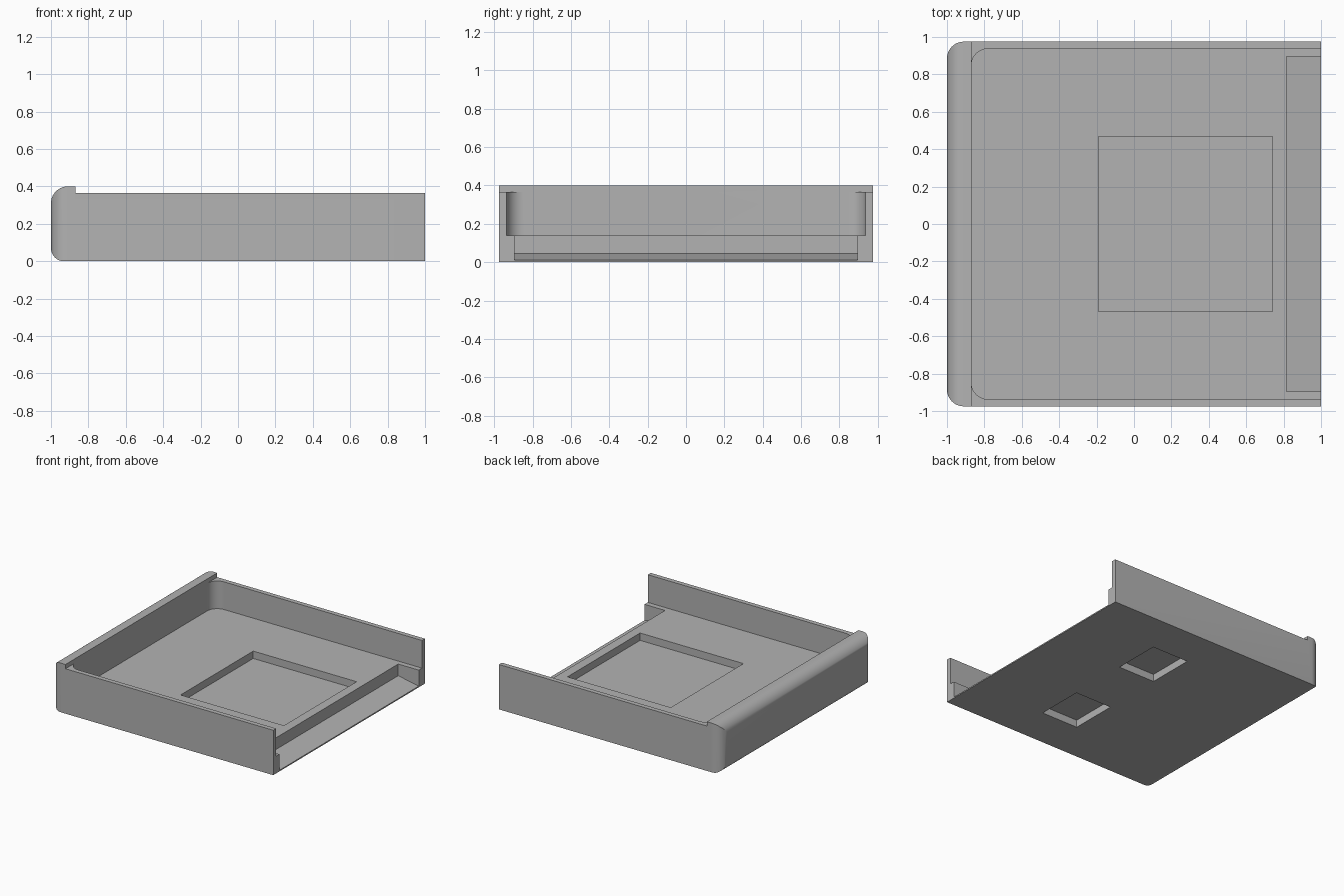
import bpy
import bmesh
from math import cos, sin, pi, radians
from mathutils import Vector

cube = bpy.data.objects.get("Cube")
if cube:
    bpy.data.objects.remove(cube, do_unlink=True)

grey = bpy.data.materials.new("matte grey")
grey.use_nodes = True
colour = (0.45, 0.45, 0.45, 1)
grey.diffuse_color = colour
grey.node_tree.nodes["Principled BSDF"].inputs["Base Color"].default_value = colour


def arc(cx, cy, r, start, steps=10):
    """Quarter circle, counter-clockwise from the start angle."""
    angles = [radians(start) + pi / 2 * i / steps for i in range(steps + 1)]
    return [(cx + r * cos(a), cy + r * sin(a)) for a in angles]


def prism(name, outline, low, high, axis="z"):
    """Extrude a closed outline along z, or an x-z outline along y."""
    bm = bmesh.new()
    place = (lambda a, b: (a, b, low)) if axis == "z" else (lambda a, b: (a, low, b))
    face = bm.faces.new([bm.verts.new(place(a, b)) for a, b in outline])
    shift = Vector((0, 0, high - low)) if axis == "z" else Vector((0, high - low, 0))
    new = bmesh.ops.extrude_face_region(bm, geom=[face])["geom"]
    bmesh.ops.translate(bm, vec=shift, verts=[v for v in new if isinstance(v, bmesh.types.BMVert)])
    bmesh.ops.recalc_face_normals(bm, faces=bm.faces)
    mesh = bpy.data.meshes.new(name)
    bm.to_mesh(mesh)
    bm.free()
    mesh.materials.append(grey)
    obj = bpy.data.objects.new(name, mesh)
    bpy.context.collection.objects.link(obj)
    return obj


def rect(x0, x1, y):
    return [(x0, -y), (x1, -y), (x1, y), (x0, y)]


def combine(target, cutter, operation="DIFFERENCE"):
    """Apply a boolean and discard the helper."""
    mod = target.modifiers.new("cut", "BOOLEAN")
    mod.operation = operation
    mod.solver = "EXACT"
    mod.object = cutter
    bpy.context.view_layer.objects.active = target
    bpy.ops.object.modifier_apply(modifier=mod.name)
    bpy.data.objects.remove(cutter, do_unlink=True)


def rounded_end(x, x_end, y, r):
    """Plan outline with two rounded corners at its -x end."""
    return [(x_end, -y), (x_end, y)] + arc(x + r, y - r, r, 90) + arc(x + r, r - y, r, 180)


# Tray body: side profile with a raised lip, trimmed to a rounded plan
side = [(1, 0), (1, 0.365), (-0.87, 0.365), (-0.87, 0.4)]
side += arc(-0.91, 0.31, 0.09, 90) + arc(-0.93, 0.07, 0.07, 180)
tray = prism("tray", side, -1.1, 1.1, axis="y")
combine(tray, prism("plan_trim", rounded_end(-1.0, 1.2, 0.975, 0.09), -0.2, 0.6), "INTERSECT")

# Main cavity, open at the +x end
combine(tray, prism("cavity", rounded_end(-0.87, 1.2, 0.937, 0.09), 0.14, 0.6))

# Shallow rectangular recess in the floor
combine(tray, prism("floor_recess", rect(-0.19, 0.74, 0.467), 0.08, 0.3))

# Notch with a gently sloping floor at the open end
notch = [(0.815, 0.045), (1.1, -0.009), (1.1, 0.3), (0.815, 0.3)]
combine(tray, prism("end_notch", notch, -0.895, 0.895, axis="y"))

# Two pockets in the underside
for sign in (-1, 1):
    pocket = prism("foot_pocket", rect(0.02, 0.35, 0.195), -0.1, 0.06)
    pocket.location.y = sign * 0.445
    bpy.context.view_layer.update()
    combine(tray, pocket)

# Smooth fillets, sharp edges
bpy.ops.object.select_all(action="DESELECT")
tray.select_set(True)
bpy.context.view_layer.objects.active = tray
bpy.ops.object.shade_smooth_by_angle(angle=radians(30))
